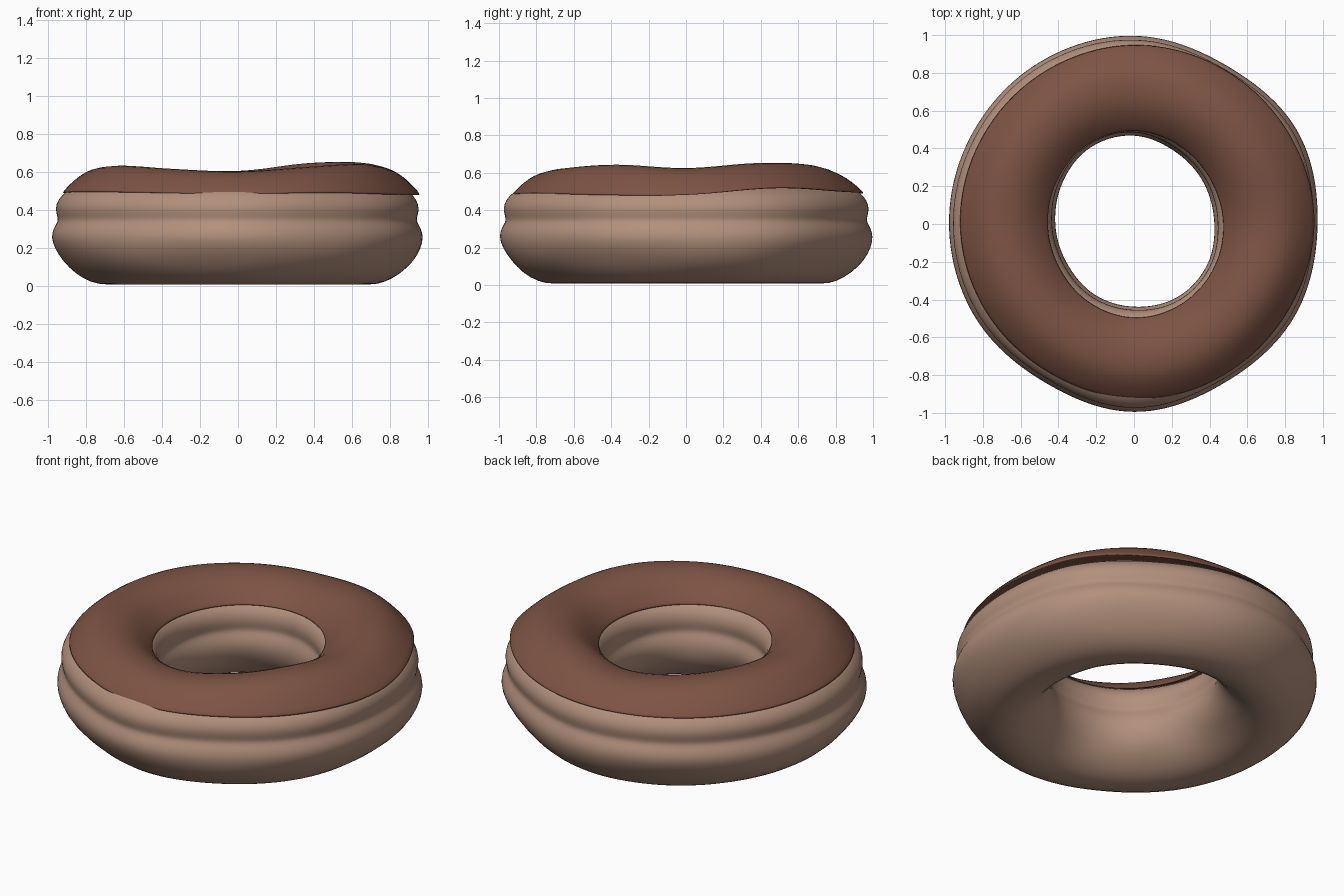
import bpy, bmesh, math
from mathutils import Vector

if "Cube" in bpy.data.objects:
    bpy.data.objects.remove(bpy.data.objects["Cube"])

SEG = 72


def around(table, a):
    """Smooth periodic (Catmull-Rom) lookup in a table evenly spaced around the ring."""
    n = len(table)
    f = (a / math.tau * n) % n
    i = int(f)
    t = f - i
    p0, p1, p2, p3 = (table[(i + k) % n] for k in (-1, 0, 1, 2))
    return p1 + 0.5 * t * (p2 - p0 + t * (2 * p0 - 5 * p1 + 4 * p2 - p3 + t * (3 * (p1 - p2) + p3 - p0)))


def material(name, rgb):
    m = bpy.data.materials.new(name)
    m.diffuse_color = (*rgb, 1)
    m.use_nodes = True
    m.node_tree.nodes["Principled BSDF"].inputs["Base Color"].default_value = m.diffuse_color
    return m


def ring(name, profile, point, mat):
    """Sweep a closed profile round z; point(r, z, index, angle) gives the local r, z."""
    bm = bmesh.new()
    rows = []
    for s in range(SEG):
        a = math.tau * s / SEG
        row = []
        for k, (r, z) in enumerate(profile):
            rr, zz = point(r, z, k, a)
            row.append(bm.verts.new((rr * math.cos(a), rr * math.sin(a), zz)))
        rows.append(row)
    n = len(profile)
    for s in range(SEG):
        p, q = rows[s], rows[(s + 1) % SEG]
        for k in range(n):
            bm.faces.new((p[k], q[k], q[(k + 1) % n], p[(k + 1) % n]))
    bmesh.ops.recalc_face_normals(bm, faces=bm.faces)
    me = bpy.data.meshes.new(name)
    bm.to_mesh(me)
    bm.free()
    me.materials.append(mat)
    ob = bpy.data.objects.new(name, me)
    bpy.context.collection.objects.link(ob)
    for f in me.polygons:
        f.use_smooth = True
    sub = ob.modifiers.new("smooth", 'SUBSURF')
    sub.levels = sub.render_levels = 1
    return ob


# Radii every 30 degrees, counter-clockwise from +x
body_out = [0.975, 1.0, 0.975, 1.0, 0.997, 0.985, 0.984, 0.98, 0.965, 1.0, 0.97, 0.986]
body_in = [0.423, 0.425, 0.437, 0.466, 0.462, 0.435, 0.413, 0.408, 0.425, 0.434, 0.448, 0.44]
ice_out = [0.96, 0.955, 0.952, 0.952, 0.94, 0.93, 0.925, 0.915, 0.91, 0.93, 0.935, 0.94]
ice_in = [0.47, 0.465, 0.475, 0.49, 0.485, 0.465, 0.453, 0.455, 0.475, 0.493, 0.49, 0.48]
# Crown height and rim height of the icing round the ring
ice_top = [0.628, 0.655, 0.65, 0.608, 0.62, 0.632, 0.627, 0.637, 0.62, 0.605, 0.63, 0.647]
ice_rim = [0.485, 0.525, 0.505, 0.495, 0.49, 0.49, 0.495, 0.50, 0.495, 0.488, 0.495, 0.485]

# Dough ring with a soft crease round its middle
body_profile = [(.70, .004), (.78, .018), (.86, .065), (.925, .13), (.967, .20), (.982, .26),
                (.968, .305), (.949, .335), (.946, .355), (.957, .39), (.957, .43), (.932, .475),
                (.885, .512), (.80, .545), (.70, .56), (.58, .545), (.515, .515), (.467, .475),
                (.45, .43), (.45, .39), (.46, .355), (.455, .335), (.44, .305), (.43, .26),
                (.44, .20), (.475, .13), (.54, .065), (.62, .018)]


def body_point(r, z, k, a):
    t = (r - .43) / .55
    ri, ro = around(body_in, a), around(body_out, a)
    lump = 0.012 * math.sin(5 * a + 0.6) * math.exp(-((z - .13) / .07) ** 2)
    return ri + (ro - ri) * t + lump * (t - .5) * 2, z


# Chocolate icing: a cap with a thin flared rim
ice_profile = [(.945, .490), (.905, .533), (.85, .582), (.79, .615), (.72, .625), (.64, .618),
               (.565, .585), (.51, .540), (.474, .505), (.470, .492), (.50, .510),
               (.58, .55), (.70, .565), (.82, .545), (.90, .508), (.942, .480)]


def ice_point(r, z, k, a):
    t = (r - .47) / .475
    ri, ro = around(ice_in, a), around(ice_out, a)
    if k <= 8:
        z = .49 + (z - .49) * (around(ice_top, a) - .49) / .135
    rim = max(0, (t - .7) / .3) ** 1.5
    z += (around(ice_rim, a) - .49) * rim
    return ri + (ro - ri) * t, z


dough = material("dough tan", (0.45, 0.28, 0.205))
chocolate = material("chocolate brown", (0.205, 0.087, 0.058))
ring("dough_ring", body_profile, body_point, dough)
ring("chocolate_icing", ice_profile, ice_point, chocolate)
